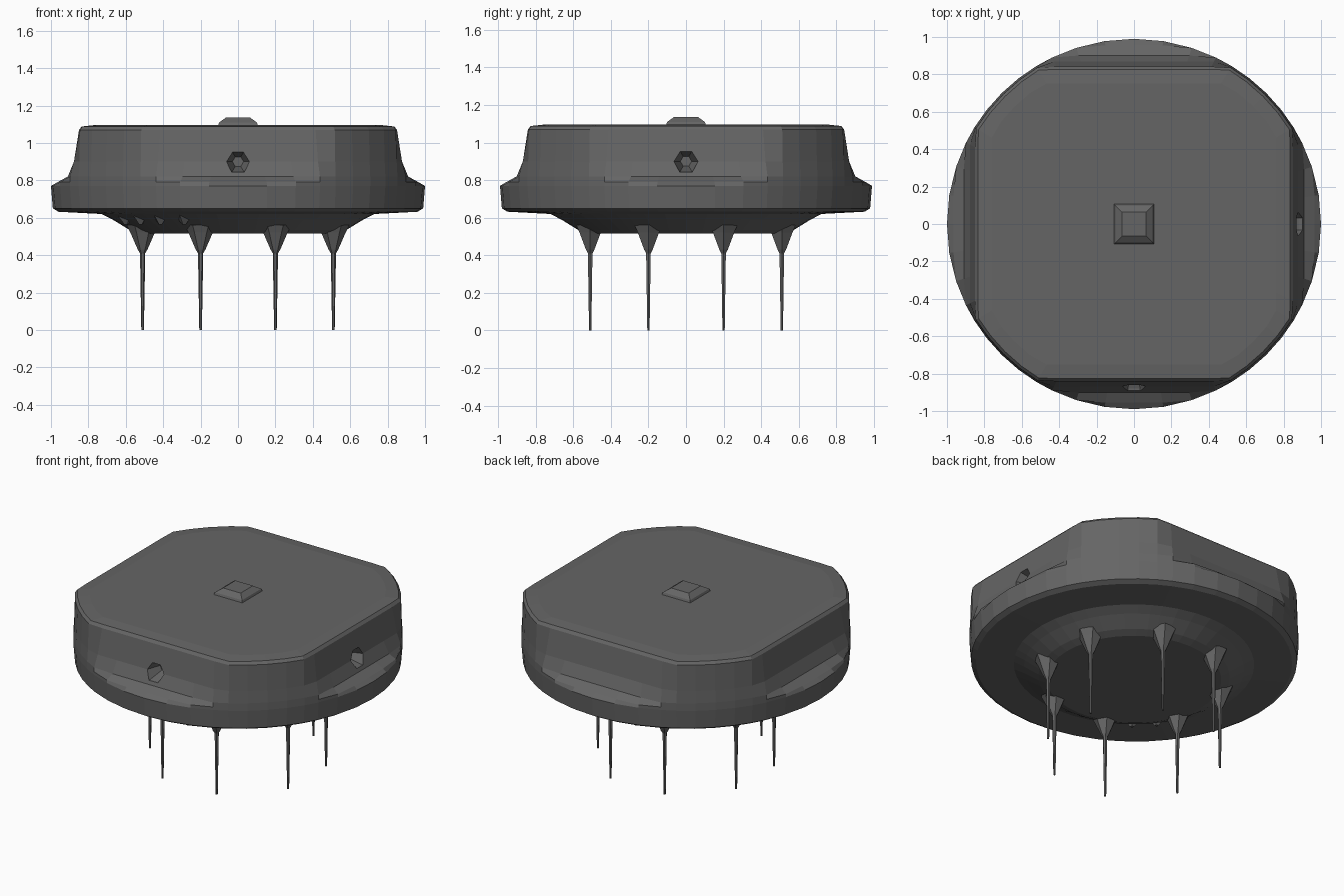
import bpy, bmesh
from math import radians, sin, cos
from mathutils import Matrix, Vector

if "Cube" in bpy.data.objects:
    bpy.data.objects.remove(bpy.data.objects["Cube"])

dark = bpy.data.materials.new("dark_grey")
dark.diffuse_color = (0.13, 0.13, 0.13, 1)
dark.use_nodes = True
dark.node_tree.nodes["Principled BSDF"].inputs["Base Color"].default_value = dark.diffuse_color


def loft(name, rings):
    """Skin a stack of equal-length point rings and cap both ends."""
    bm = bmesh.new()
    loops = [[bm.verts.new(p) for p in ring] for ring in rings]
    n = len(loops[0])
    for a, b in zip(loops, loops[1:]):
        for i in range(n):
            j = (i + 1) % n
            bm.faces.new((a[i], a[j], b[j], b[i]))
    bm.faces.new(loops[0][::-1])
    bm.faces.new(loops[-1])
    bmesh.ops.recalc_face_normals(bm, faces=bm.faces)
    mesh = bpy.data.meshes.new(name)
    bm.to_mesh(mesh)
    bm.free()
    mesh.materials.append(dark)
    obj = bpy.data.objects.new(name, mesh)
    bpy.context.collection.objects.link(obj)
    return obj


def circle(x, y, z, r, n, start=0):
    angs = [radians(start + 360 * i / n) for i in range(n)]
    return [Vector((x + r * cos(a), y + r * sin(a), z)) for a in angs]


# Body: round base whose upper part is flattened on four sides
quarter = [0, 9, 18, 26, 31.5, 38, 45, 52, 58.5, 64, 72, 81]
angles = [radians(q * 90 + a) for q in range(4) for a in quarter]


def body_ring(z, r, half):
    pts = []
    for a in angles:
        d = min(r, half / max(abs(cos(a)), abs(sin(a))))
        pts.append(Vector((d * cos(a), d * sin(a) * 0.99, z)))
    return pts


profile = [  # height, circle radius, half width of the flats
    (0.515, 0.53, 2), (0.535, 0.58, 2), (0.59, 0.67, 2), (0.62, 0.73, 2),
    (0.632, 0.96, 2), (0.65, 0.99, 2), (0.77, 1.0, 2), (0.79, 1.0, 0.965),
    (0.82, 1.0, 0.91), (0.90, 0.995, 0.877), (1.07, 0.99, 0.85),
    (1.088, 0.975, 0.835), (1.096, 0.90, 0.76)]
body = loft("body", [body_ring(*p) for p in profile])

# Tapered hexagonal sockets in the front and right walls
for side, turn in (("front", -90), ("right", 0)):
    rot = Matrix.Rotation(radians(turn), 4, 'Z')
    rings = []
    for x, r in ((0.78, 0.03), (0.88, 0.065), (0.98, 0.07)):
        rings.append([rot @ Vector((x, p.x, 0.90 + p.y))
                      for p in circle(0, 0, 0, r, 6)])
    cutter = loft(side + "_socket_cutter", rings)
    cutter.hide_render = True
    mod = body.modifiers.new("socket", 'BOOLEAN')
    mod.operation = 'DIFFERENCE'
    mod.solver = 'EXACT'
    mod.object = cutter
    bpy.context.view_layer.objects.active = body
    bpy.ops.object.modifier_apply(modifier=mod.name)
    bpy.data.objects.remove(cutter)

# Square bump on top
loft("top_bump", [circle(0, 0, z, r * 2 ** 0.5, 4, 45)
                  for z, r in ((1.085, 0.11), (1.11, 0.10), (1.135, 0.065))])

# Eight flared pins
pin_profile = [(0, 0.007), (0.41, 0.014), (0.43, 0.026),
               (0.52, 0.065), (0.56, 0.085)]
spots = [(sx * a, sy * b) for a, b in ((0.51, 0.2), (0.2, 0.51))
         for sx in (-1, 1) for sy in (-1, 1)]
for i, (x, y) in enumerate(spots):
    loft(f"pin_{i + 1}", [circle(x, y, z, r, 6) for z, r in pin_profile])

# Small index teeth on one side of the lower collar
for i in range(4):
    a = radians(205 + 13 * i)
    x, y = 0.66 * cos(a), 0.66 * sin(a)
    loft(f"collar_tooth_{i + 1}",
         [circle(x, y, z, r, 4, 205 + 13 * i)
          for z, r in ((0.565, 0.012), (0.625, 0.06))])
